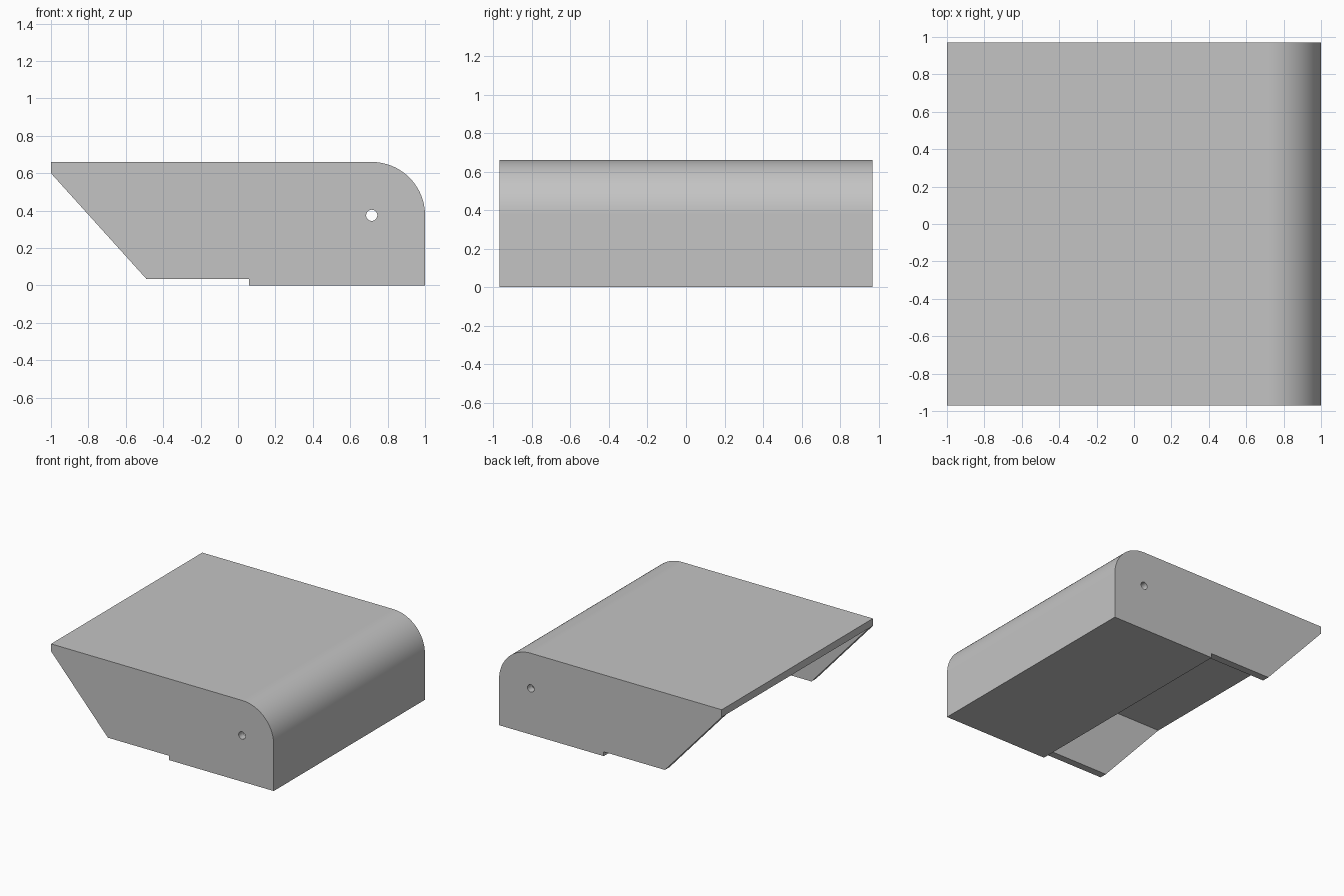
import bpy, bmesh, math

cube = bpy.data.objects.get("Cube")
if cube:
    bpy.data.objects.remove(cube, do_unlink=True)

HALF, WALL = 0.97, 0.06          # half depth, sheet thickness
PX, PZ, R = 0.715, 0.375, 0.285  # pivot centre and outer corner radius

grey = bpy.data.materials.new("light grey")
grey.use_nodes = True
colour = (0.55, 0.55, 0.55, 1)
grey.diffuse_color = colour
grey.node_tree.nodes["Principled BSDF"].inputs["Base Color"].default_value = colour


def arc(radius, start, end, steps):
    angles = [math.radians(start + (end - start) * i / steps) for i in range(steps + 1)]
    return [(PX + radius * math.cos(a), PZ + radius * math.sin(a)) for a in angles]


def prism(name, profile, half):
    """Extrude an x-z profile along y, centred on y = 0."""
    bm = bmesh.new()
    face = bm.faces.new([bm.verts.new((x, -half, z)) for x, z in profile])
    moved = bmesh.ops.extrude_face_region(bm, geom=[face])["geom"]
    bmesh.ops.translate(bm, vec=(0, 2 * half, 0),
                        verts=[v for v in moved if isinstance(v, bmesh.types.BMVert)])
    bmesh.ops.recalc_face_normals(bm, faces=bm.faces)
    mesh = bpy.data.meshes.new(name)
    bm.to_mesh(mesh)
    bm.free()
    mesh.materials.append(grey)
    obj = bpy.data.objects.new(name, mesh)
    bpy.context.collection.objects.link(obj)
    return obj


# Outer form: sloped opening, stepped underside, rounded far corner
top = PZ + R
outer = [(-1, top), (-1, top - WALL), (-0.49, 0.035), (0.06, 0.035), (0.06, 0), (1, 0)]
housing = prism("housing", outer + arc(R, 0, 90, 32), HALF)

# Hollow interior, open at the sloped end and beneath the step
inner = [(-1.2, top - WALL), (-1.2, -0.2), (0.06, -0.2), (0.06, WALL), (1 - WALL, WALL)]
cavity = prism("cavity_cutter", inner + arc(R - WALL, 0, 90, 32), HALF - WALL)

# Pivot hole through both side panels
hole = prism("pivot_hole_cutter", arc(0.03, 0, 345, 23), HALF + 0.2)

bpy.context.view_layer.objects.active = housing
for cutter in (cavity, hole):
    cutter.hide_render = True
    mod = housing.modifiers.new(cutter.name, 'BOOLEAN')
    mod.operation = 'DIFFERENCE'
    mod.solver = 'EXACT'
    mod.object = cutter
    bpy.ops.object.modifier_apply(modifier=mod.name)
    bpy.data.objects.remove(cutter, do_unlink=True)

# Smooth curves, sharp corners
bpy.ops.object.select_all(action='DESELECT')
housing.select_set(True)
bpy.ops.object.shade_smooth_by_angle(angle=math.radians(30))
